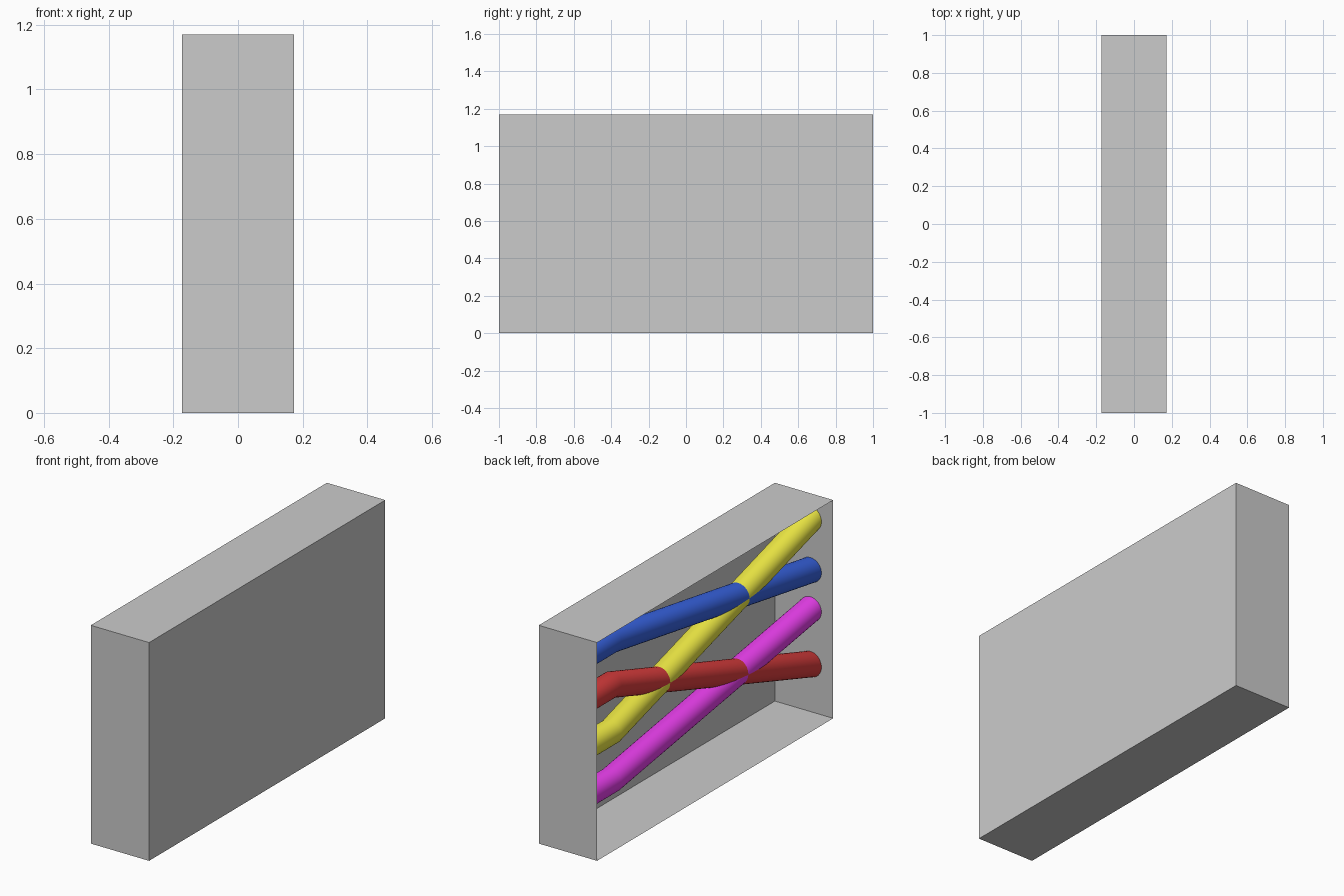
import bpy, bmesh, math

if "Cube" in bpy.data.objects:
    bpy.data.objects.remove(bpy.data.objects["Cube"])

W, L, H = 0.346, 2.0, 1.17      # case width, length, height
R, X, SIDES = 0.065, -0.038, 32  # tube radius, tube plane, tube sides
KINK = 0.69                      # y where each tube starts to slope


def add_object(name, bm, color=None):
    me = bpy.data.meshes.new(name)
    bm.to_mesh(me)
    bm.free()
    ob = bpy.data.objects.new(name, me)
    bpy.context.collection.objects.link(ob)
    if color:
        mat = bpy.data.materials.new(name + "_paint")
        mat.diffuse_color = (*color, 1)
        mat.use_nodes = True
        mat.node_tree.nodes["Principled BSDF"].inputs["Base Color"].default_value = mat.diffuse_color
        me.materials.append(mat)
    return ob


def tube(name, z_start, z_end, color):
    """Bent tube: level from the +y wall to the kink, then straight to the -y wall."""
    slope = math.atan2(z_end - z_start, KINK + L / 2)
    stations = [  # y, z, lean of the ring plane, stretch along z
        (L / 2, z_start, 0, 1),
        (KINK, z_start, math.tan(slope / 2), 1),
        (-L / 2, z_end, 0, 1 / math.cos(slope)),
    ]
    bm = bmesh.new()
    rings = []
    for y, z, lean, stretch in stations:
        ring = []
        for i in range(SIDES):
            a = 2 * math.pi * i / SIDES
            dz = R * math.sin(a) * stretch
            ring.append(bm.verts.new((X + R * math.cos(a), y + dz * lean, z + dz)))
        rings.append(ring)
    for a, b in zip(rings, rings[1:]):
        for i in range(SIDES):
            j = (i + 1) % SIDES
            bm.faces.new((a[i], a[j], b[j], b[i])).smooth = True
    bmesh.ops.recalc_face_normals(bm, faces=bm.faces)
    add_object(name, bm, color)


# Thin-walled case, open on the left side
bm = bmesh.new()
bmesh.ops.create_cube(bm, size=1)
for v in bm.verts:
    v.co = (v.co.x * W, v.co.y * L, (v.co.z + 0.5) * H)
bmesh.ops.delete(bm, geom=[f for f in bm.faces if f.normal.x < -0.5], context='FACES_ONLY')
add_object("open_case", bm)

# Four crossing tubes, all in one plane
tube("blue_tube", 1.03, 0.76, (0.04, 0.13, 0.78))
tube("red_tube", 0.79, 0.255, (0.75, 0.05, 0.05))
tube("yellow_tube", 0.54, 1.035, (0.87, 0.83, 0.06))
tube("magenta_tube", 0.28, 0.55, (0.82, 0.05, 0.85))
